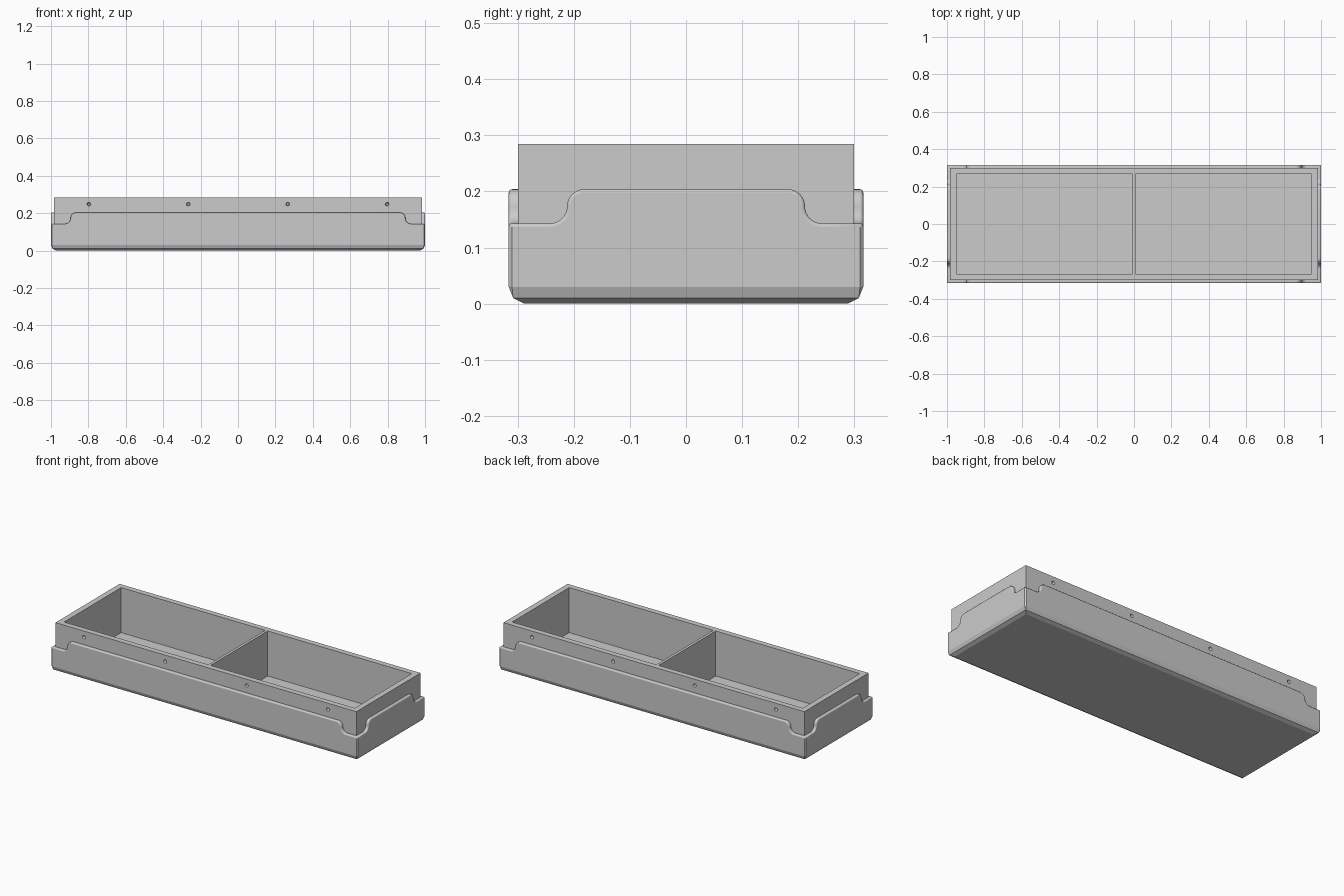
import bpy, bmesh, math
from mathutils import Matrix, Vector

default = bpy.data.objects.get("Cube")
if default:
    bpy.data.objects.remove(default, do_unlink=True)

HALF_X, HALF_Y = 1.0, 0.316      # outer sleeve
WALL = 0.017                     # sleeve thickness
LOW, HIGH = 0.143, 0.204         # sleeve rim at corners and along sides
TOP, FLOOR, BASE = 0.285, 0.019, 0.009
CHAMFER, FILLET = 0.006, 0.006

grey = bpy.data.materials.new("plain_grey")
grey.use_nodes = True
grey.diffuse_color = (0.6, 0.6, 0.6, 1)
grey.node_tree.nodes["Principled BSDF"].inputs["Base Color"].default_value = grey.diffuse_color


def make_object(name, bm):
    bmesh.ops.recalc_face_normals(bm, faces=bm.faces)
    mesh = bpy.data.meshes.new(name)
    bm.to_mesh(mesh)
    bm.free()
    mesh.materials.append(grey)
    obj = bpy.data.objects.new(name, mesh)
    bpy.context.collection.objects.link(obj)
    return obj


def add_box(bm, x0, x1, y0, y1, z0, z1):
    centre = Vector((x0 + x1, y0 + y1, z0 + z1)) / 2
    size = Matrix.Diagonal((x1 - x0, y1 - y0, z1 - z0, 1))
    bmesh.ops.create_cube(bm, size=1, matrix=Matrix.Translation(centre) @ size)


def rim_contour(end, middle):
    """Stations (u, z, normal_u, normal_z) of one side's rim, with an S step at each end."""
    r = (HIGH - LOW) / 2
    z = LOW + r
    steps = 8
    half = [(middle - r, HIGH, 0, 1)]
    for i in range(1, steps + 1):
        a = math.pi / 2 * (1 - i / steps)
        c, s = math.cos(a), math.sin(a)
        half.append((middle - r + r * c, z + r * s, c, s))
    for i in range(1, steps + 1):
        a = math.pi + math.pi / 2 * i / steps
        c, s = math.cos(a), math.sin(a)
        half.append((middle + r + r * c, z + r * s, -c, -s))
    half.append((end - CHAMFER, LOW, 0, 1))
    return [(-u, h, -nu, nz) for u, h, nu, nz in reversed(half)] + half


# Sleeve: cross-section swept around the rectangle, rim height following the contour
bm = bmesh.new()
rings = []
for nx, ny in ((0, -1), (1, 0), (0, 1), (-1, 0)):
    reach, end, middle = (HALF_X, HALF_Y, 0.212) if nx else (HALF_Y, HALF_X, 0.895)
    for u, h, nu, nz in rim_contour(end, middle):
        section = [(0.028, u, 0), (0.008, u, 0.01), (0, u, 0.03)]
        for k in range(5):
            a = math.pi / 2 * k / 4
            drop = FILLET * (1 - math.sin(a))
            section.append((FILLET * (1 - math.cos(a)), u - nu * drop, h - nz * drop))
        section += [(WALL, u, h), (WALL, u, BASE)]
        ring = []
        for inset, along, z in section:
            along = max(-(end - inset), min(end - inset, along))
            out = reach - inset
            ring.append(bm.verts.new((nx * out - ny * along, ny * out + nx * along, z)))
        rings.append(ring)
for a, b in zip(rings, rings[1:] + rings[:1]):
    for j in range(len(a) - 1):
        face = bm.faces.new((a[j], b[j], b[j + 1], a[j + 1]))
        face.smooth = 3 <= j <= 7        # only the rounded rim is smooth
bm.faces.new([ring[0] for ring in rings])
bm.faces.new([ring[-1] for ring in rings])
bmesh.ops.remove_doubles(bm, verts=bm.verts, dist=0.00005)
make_object("outer_sleeve", bm)

# Tray block
tray_x, tray_y = HALF_X - WALL, HALF_Y - WALL
bm = bmesh.new()
add_box(bm, -tray_x, tray_x, -tray_y, tray_y, BASE, TOP)
tray = make_object("divided_tray", bm)

# Cutters: two compartments, and a row of countersunk holes on front and back
bm = bmesh.new()
for x0, x1 in ((-0.949, -0.008), (0.008, 0.949)):
    add_box(bm, x0, x1, -0.266, 0.266, FLOOR, TOP + 0.1)
for side in (-1, 1):
    turn = Matrix.Rotation(-side * math.pi / 2, 4, 'X')
    for x in (-0.797, -0.266, 0.266, 0.797):
        place = Matrix.Translation((x, side * tray_y, 0.248)) @ turn
        bmesh.ops.create_cone(bm, cap_ends=True, segments=24, radius1=0.006,
                              radius2=0.014, depth=0.034, matrix=place)
cutter = make_object("tray_cutter", bm)
cutter.hide_render = True
cut = tray.modifiers.new("compartments", 'BOOLEAN')
cut.operation = 'DIFFERENCE'
cut.solver = 'EXACT'
cut.object = cutter
bpy.ops.object.select_all(action='DESELECT')
tray.select_set(True)
bpy.context.view_layer.objects.active = tray
bpy.ops.object.modifier_apply(modifier=cut.name)
bpy.data.objects.remove(cutter, do_unlink=True)
bpy.ops.object.shade_smooth_by_angle(angle=math.radians(30))
